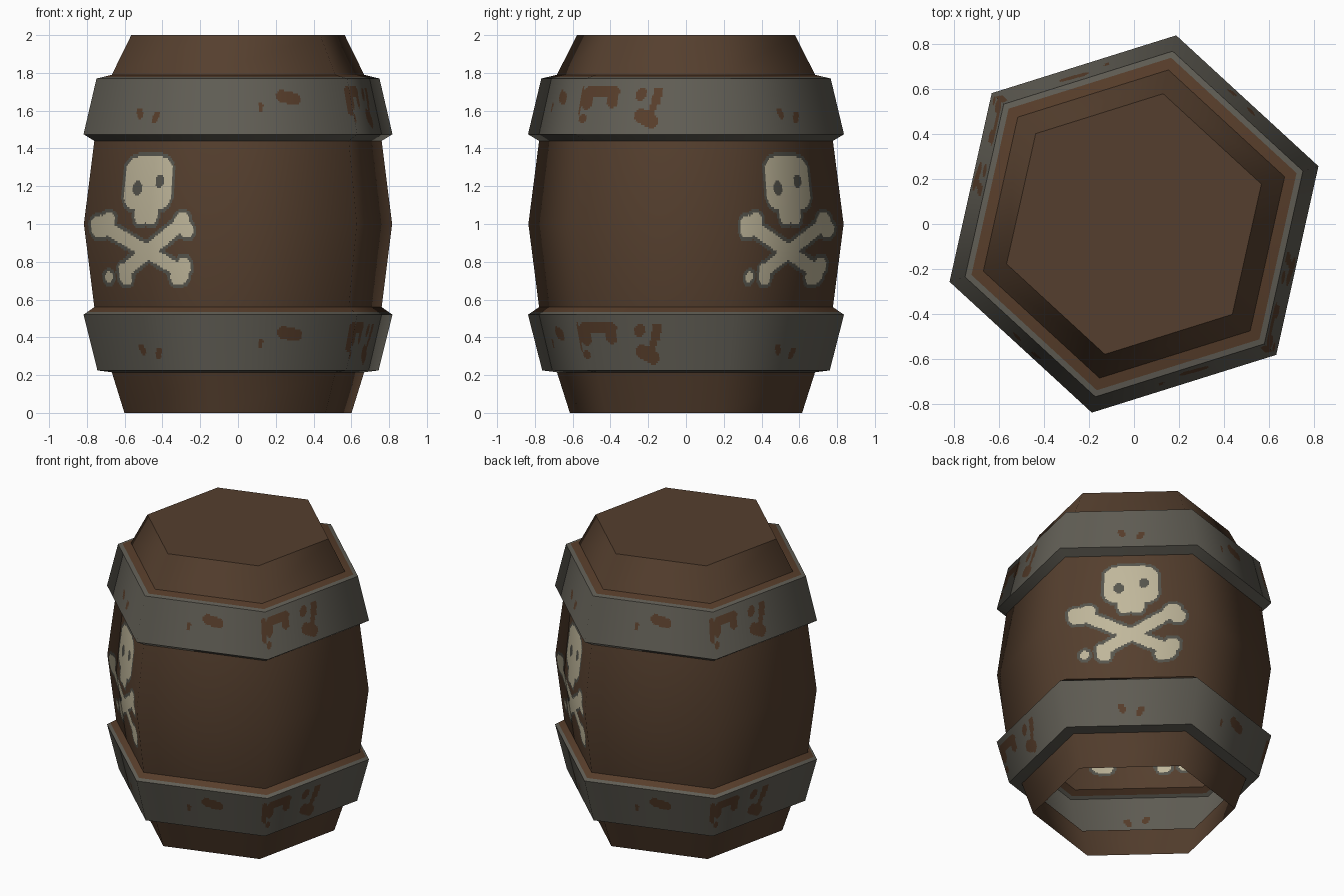
import bpy, math
from mathutils import Vector

if "Cube" in bpy.data.objects:
    bpy.data.objects.remove(bpy.data.objects["Cube"])

START = math.radians(17.4)          # rotation of the six-sided barrel


def material(name, rgb):
    m = bpy.data.materials.new(name)
    lin = [((c / 255 + 0.055) / 1.055) ** 2.4 for c in rgb]
    m.diffuse_color = (*lin, 1)
    m.use_nodes = True
    m.node_tree.nodes["Principled BSDF"].inputs["Base Color"].default_value = m.diffuse_color
    return m


MATS = [material("brown_wood", (85, 63, 46)),
        material("iron_grey", (97, 94, 85)),
        material("rust_brown", (88, 62, 43)),
        material("bone_white", (192, 183, 155)),
        material("outline_grey", (86, 85, 77))]
WOOD, IRON, RUST, BONE, OUTLINE = range(5)


def capsule(px, py, c):
    """Signed distance to a thick line (x0, y0, x1, y1, radius)."""
    a, d, p = Vector(c[0:2]), Vector((c[2] - c[0], c[3] - c[1])), Vector((px, py))
    k = max(0, min(1, (p - a).dot(d) / max(d.length_squared, 1e-9)))
    return (p - a - d * k).length - c[4]


# Painted emblem: jaw, bones and knobs, as thick lines on the panel
EMBLEM = [(-.02, 1.04, -.02, 1.12, .045), (.05, 1.04, .05, 1.12, .045),
          (-.29, .99, .24, .75, .037), (.27, 1.0, -.13, .77, .037),
          (-.32, .985, -.31, .985, .06), (-.26, 1.015, -.25, 1.015, .045),
          (.27, 1.01, .28, 1.01, .05), (.305, .97, .31, .97, .045),
          (.27, .78, .275, .78, .045), (.21, .72, .25, .73, .045),
          (-.28, .717, -.275, .72, .027), (-.16, .75, -.155, .72, .045)]
EYES = [(-.062, 1.185, -.062, 1.195, .033), (.094, 1.22, .094, 1.23, .03)]

# Rust patches on the hoops, for three sides; the other three repeat them
RUST_SPOTS = [
    [(.365, .125, .375, .10, .02), (.48, .075, .495, .105, .02)],
    [(.315, .13, .32, .16, .012), (.44, .205, .51, .19, .033), (.82, .12, .82, .24, .02)],
    [(.04, .23, .17, .23, .033), (.03, .16, .03, .23, .028), (.17, .17, .17, .23, .028),
     (.32, .21, .33, .22, .028), (.41, .18, .42, .23, .025), (.41, .18, .38, .11, .018),
     (.33, .10, .39, .07, .038), (.02, .08, .02, .09, .02)]]


def emblem_rule(side, u, v, width, z):
    if side % 3:
        return WOOD
    t = (u - .5) * width
    # rounded-box cranium
    qx, qz = max(abs(t - .014) - .085, 0), max(abs(z - 1.215) - .055, 0)
    d = min(math.hypot(qx, qz) - .085, min(capsule(t, z, c) for c in EMBLEM))
    if min(capsule(t, z, e) for e in EYES) < 0:
        return OUTLINE
    return BONE if d < 0 else OUTLINE if d < .02 else WOOD


def rust_rule(side, u, v, width, z):
    spots = RUST_SPOTS[side % 3]
    return RUST if min(capsule(u * .83, v * .3, c) for c in spots) < 0 else IRON


def solid(mat):
    return lambda *args: mat


class Part:
    """Collects six-sided bands with smooth round-the-barrel normals."""

    def __init__(self, name):
        self.name, self.verts, self.index = name, [], {}
        self.faces, self.mats, self.normals = [], [], []

    def vert(self, p):
        key = tuple(round(c, 5) for c in p)
        if key not in self.index:
            self.index[key] = len(self.verts)
            self.verts.append(tuple(p))
        return self.index[key]

    def band(self, lo, hi, rule, cols=(1, 1, 1), rows=1, slopes=None):
        (r0, z0), (r1, z1) = lo, hi
        dz, dr = z1 - z0, r1 - r0
        s0, s1 = slopes or (-dr / dz, -dr / dz)

        def point(side, u, v):
            a, b = START + side * math.pi / 3, START + (side + 1) * math.pi / 3
            r = r0 * (1 - v) + r1 * v
            x = math.cos(a) * (1 - u) + math.cos(b) * u
            y = math.sin(a) * (1 - u) + math.sin(b) * u
            n = Vector((x, y, s0 * (1 - v) + s1 * v)).normalized()
            return Vector((r * x, r * y, z0 * (1 - v) + z1 * v)), n

        for side in range(6):
            n = cols[side % 3]
            for j in range(rows):
                for i in range(n):
                    quad = [point(side, (i + a) / n, (j + b) / rows)
                            for a, b in ((0, 0), (1, 0), (1, 1), (0, 1))]
                    self.faces.append([self.vert(p) for p, _ in quad])
                    self.normals += [tuple(nn) for _, nn in quad]
                    u, v = (i + .5) / n, (j + .5) / rows
                    self.mats.append(rule(side, u, v, r0 + dr * v, z0 + dz * v))

    def cap(self, r, z, mat):
        ring = [Vector((r * math.cos(START + k * math.pi / 3),
                        r * math.sin(START + k * math.pi / 3), z)) for k in range(6)]
        self.faces.append([self.vert(p) for p in ring])
        self.normals += [(0, 0, 1)] * 6
        self.mats.append(mat)

    def build(self):
        me = bpy.data.meshes.new(self.name)
        me.from_pydata(self.verts, [], self.faces)
        for m in MATS:
            me.materials.append(m)
        for poly, m in zip(me.polygons, self.mats):
            poly.material_index = m
            poly.use_smooth = True
        me.normals_split_custom_set(self.normals)
        ob = bpy.data.objects.new(self.name, me)
        bpy.context.collection.objects.link(ob)


def mix(a, b, k):
    return (a[0] + (b[0] - a[0]) * k, a[1] + (b[1] - a[1]) * k)


def hoop(name, profile):
    """Iron hoop: underside, rusty outer face, top slope with rust inside."""
    a, b, c, d = profile
    p = Part(name)
    p.band(a, b, solid(IRON))
    p.band(b, c, rust_rule, (84, 84, 84), 30)
    m = mix(c, d, .35)
    p.band(c, m, solid(IRON))
    p.band(m, d, solid(RUST))
    p.build()


# Open bottom end
base = Part("base_staves")
base.band((.63, 0), (.70, .215), solid(WOOD))
base.build()

# Bulging middle with the painted emblem on two opposite sides
middle = Part("middle_staves")
SLOPE = .058 / .44
middle.band((.797, .56), (.855, 1), emblem_rule, (86, 1, 1), 44, (-SLOPE, 0))
middle.band((.855, 1), (.797, 1.44), emblem_rule, (86, 1, 1), 44, (0, SLOPE))
middle.build()

# Closed top end
top = Part("top_staves_and_lid")
top.band((.70, 1.79), (.592, 2), solid(WOOD))
top.cap(.592, 2, WOOD)
top.build()

# Two hoops
hoop("lower_hoop", [(.70, .215), (.78, .225), (.857, .52), (.797, .56)])
hoop("upper_hoop", [(.797, 1.44), (.857, 1.475), (.785, 1.77), (.70, 1.79)])
